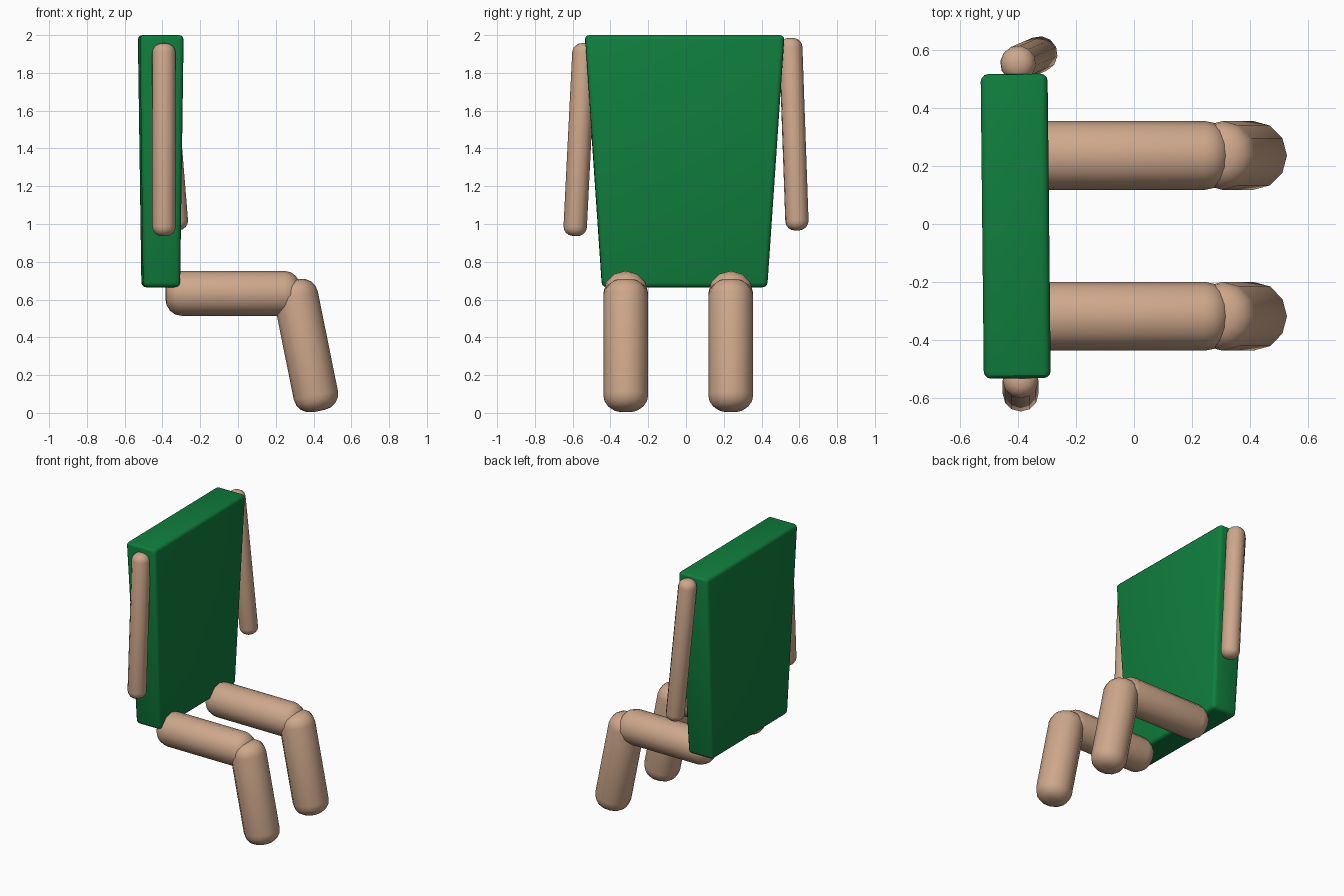
import bpy
import bmesh
import math
from mathutils import Vector

cube = bpy.data.objects.get("Cube")
if cube:
    bpy.data.objects.remove(cube, do_unlink=True)


def make_material(name, rgb):
    mat = bpy.data.materials.new(name)
    mat.use_nodes = True
    color = (*rgb, 1.0)
    mat.diffuse_color = color
    mat.node_tree.nodes["Principled BSDF"].inputs["Base Color"].default_value = color
    return mat


green = make_material("shirt green", (0.005, 0.21, 0.047))
skin = make_material("skin tan", (0.62, 0.39, 0.26))


def finish(bm, name, mat):
    bmesh.ops.recalc_face_normals(bm, faces=bm.faces)
    mesh = bpy.data.meshes.new(name)
    bm.to_mesh(mesh)
    bm.free()
    mesh.materials.append(mat)
    obj = bpy.data.objects.new(name, mesh)
    bpy.context.collection.objects.link(obj)
    bpy.ops.object.select_all(action='DESELECT')
    obj.select_set(True)
    bpy.context.view_layer.objects.active = obj
    bpy.ops.object.shade_smooth_by_angle(angle=math.radians(30))
    return obj


def limb(name, start, end, radius, rounding):
    """Twelve-sided cylinder with rounded end rims, from start to end."""
    start, end = Vector(start), Vector(end)
    axis = end - start
    bm = bmesh.new()
    bmesh.ops.create_cone(bm, cap_ends=True, segments=12, radius1=radius,
                          radius2=radius, depth=axis.length)
    rims = [e for e in bm.edges if abs(e.verts[0].co.z - e.verts[1].co.z) < 1e-4]
    bmesh.ops.bevel(bm, geom=rims, offset=rounding, segments=4, profile=0.5,
                    affect='EDGES', clamp_overlap=True)
    obj = finish(bm, name, skin)
    obj.rotation_mode = 'QUATERNION'
    obj.rotation_quaternion = axis.to_track_quat('Z', 'Y')
    obj.location = (start + end) / 2
    return obj


# Torso: tapered slab, wider and thicker at the shoulders
bm = bmesh.new()
bmesh.ops.create_cube(bm, size=2)
for v in bm.verts:
    top = v.co.z > 0
    v.co.x *= 0.116 if top else 0.098
    v.co.y *= 0.528 if top else 0.437
    v.co.z *= 0.6675
bmesh.ops.bevel(bm, geom=bm.edges[:], offset=0.025, segments=3, profile=0.5,
                affect='EDGES')
torso = finish(bm, "torso", green)
torso.location = (-0.409, -0.0075, 1.3325)
torso.rotation_euler.z = math.radians(0.6)

# Legs: horizontal thighs and sloping shins
for side, y in (("front", -0.319), ("back", 0.237)):
    limb(side + "_thigh", (-0.384, y, 0.633), (0.33, y, 0.633), 0.119, 0.085)
    limb(side + "_shin", (0.289, y, 0.703), (0.429, y, 0.010), 0.119, 0.085)

# Arms: splayed outwards, the back one also swung forwards
limb("front_arm", (-0.392, -0.538, 1.957), (-0.392, -0.589, 0.936), 0.062, 0.05)
limb("back_arm", (-0.405, 0.553, 1.985), (-0.322, 0.589, 0.966), 0.062, 0.05)
